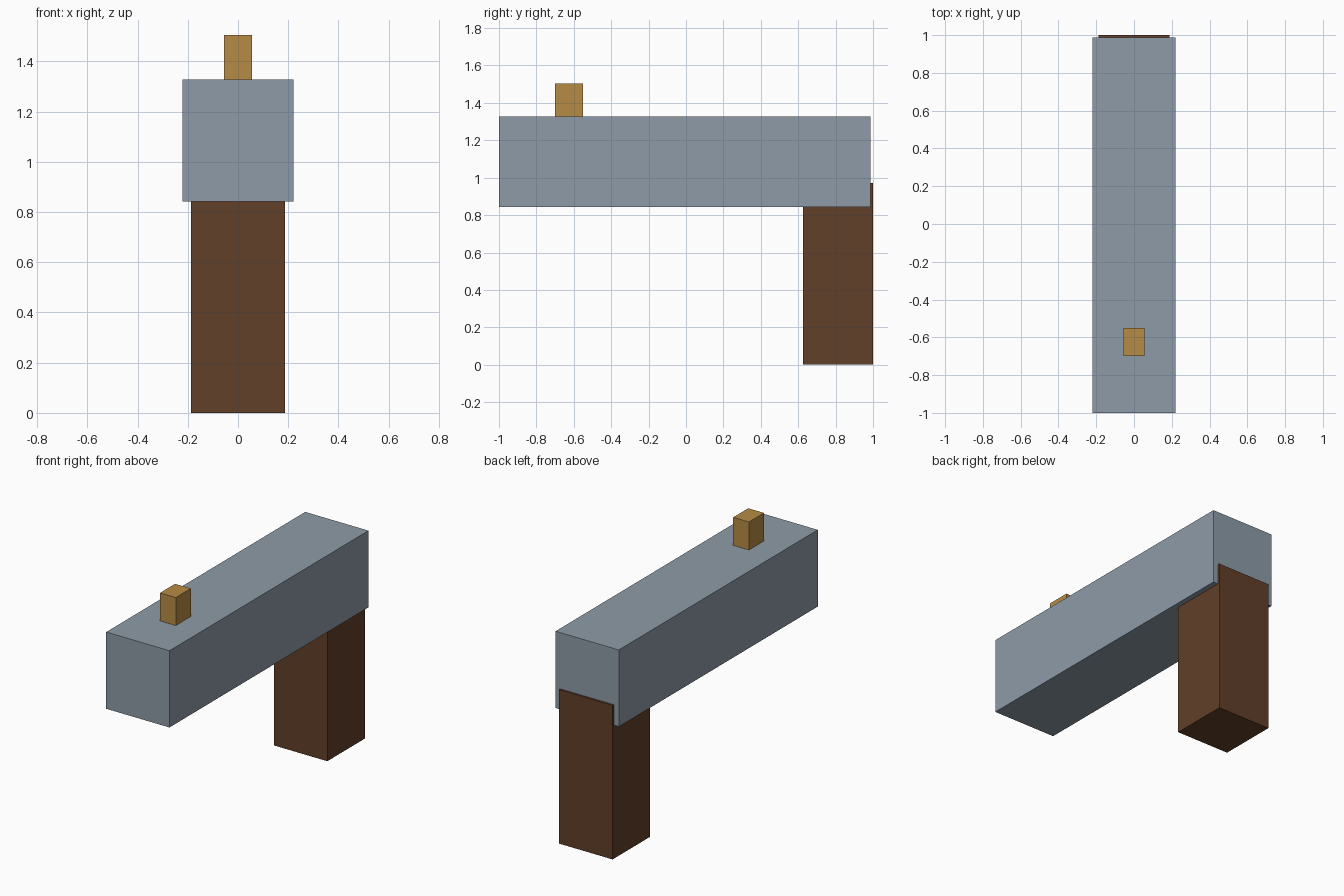
import bpy

if "Cube" in bpy.data.objects:
    bpy.data.objects.remove(bpy.data.objects["Cube"])


def material(name, color):
    mat = bpy.data.materials.new(name)
    mat.diffuse_color = (*color, 1)
    mat.use_nodes = True
    mat.node_tree.nodes["Principled BSDF"].inputs["Base Color"].default_value = mat.diffuse_color
    return mat


def box(name, x, y, z, mat):
    """Box centred on x = 0 with half width x and (min, max) ranges y, z."""
    bpy.ops.mesh.primitive_cube_add(size=1, location=(0, sum(y) / 2, sum(z) / 2))
    obj = bpy.context.object
    obj.name = name
    obj.scale = (2 * x, y[1] - y[0], z[1] - z[0])
    bpy.ops.object.transform_apply(location=False, rotation=False, scale=True)
    obj.data.materials.append(mat)
    return obj


steel = material("steel", (0.27, 0.33, 0.39))
wood = material("wood", (0.12, 0.05, 0.022))
brass = material("brass", (0.47, 0.26, 0.06))

# Long horizontal body
box("barrel", 0.221, (-1.0, 0.987), (0.843, 1.328), steel)

# Upright handle, set into the rear of the body
box("grip", 0.187, (0.625, 1.0), (0.0, 0.973), wood)

# Small post on top near the front
box("front_sight", 0.055, (-0.70, -0.55), (1.32, 1.505), brass)
